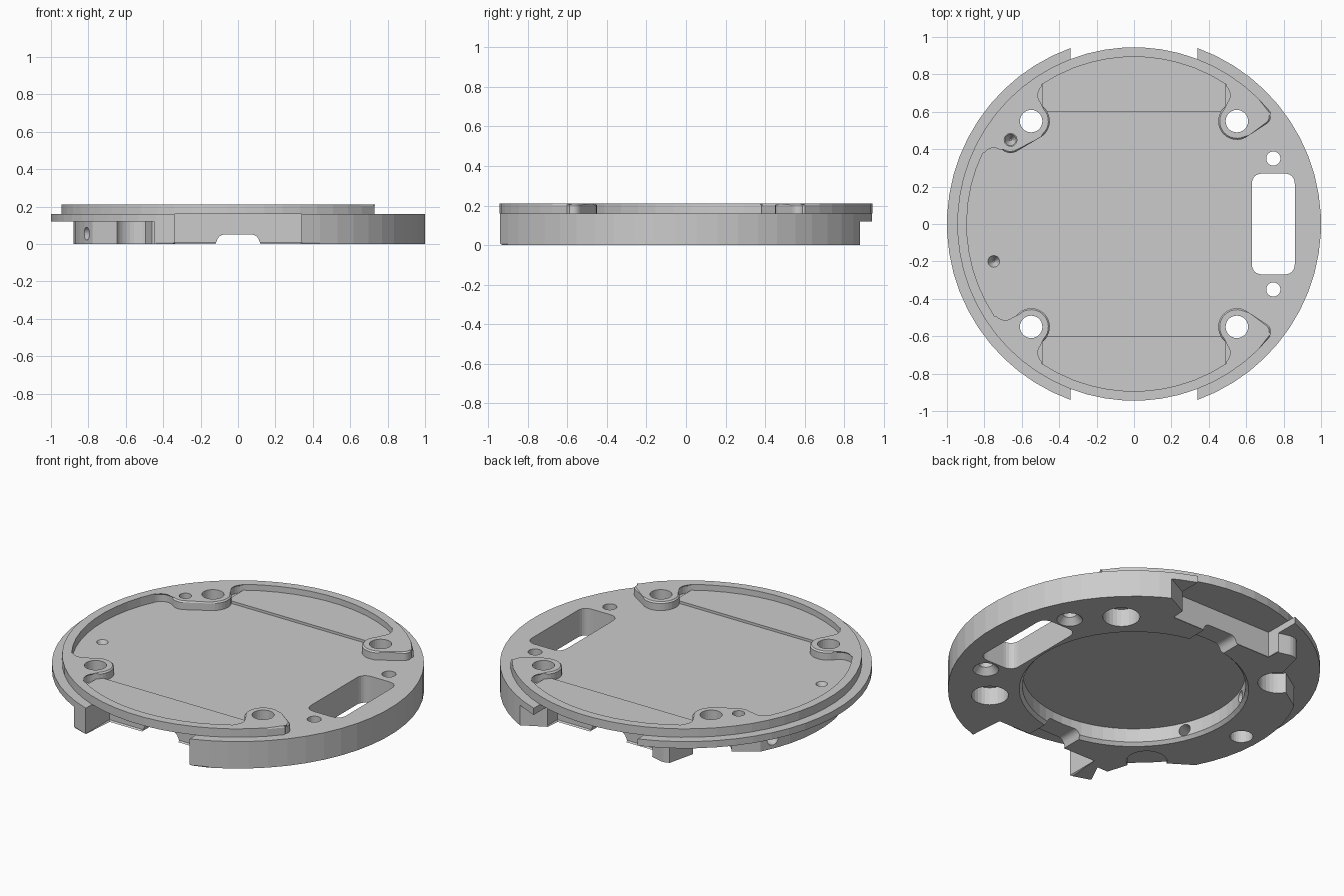
import bpy, bmesh
from math import sin, cos, radians
from mathutils import Vector, Matrix

cube = bpy.data.objects.get("Cube")
if cube:
    bpy.data.objects.remove(cube, do_unlink=True)

grey = bpy.data.materials.new("machined grey")
grey.use_nodes = True
grey.diffuse_color = (0.6, 0.6, 0.6, 1)
for node in grey.node_tree.nodes:
    if node.type == 'BSDF_PRINCIPLED':
        node.inputs["Base Color"].default_value = (0.6, 0.6, 0.6, 1)


def arc(cx, cy, r, a0, a1, step=6):
    n = max(2, round(abs(a1 - a0) / step))
    angles = [radians(a0 + (a1 - a0) * i / n) for i in range(n + 1)]
    return [(cx + r * cos(a), cy + r * sin(a)) for a in angles]


def mirror(points, sx, sy):
    return [(x * sx, y * sy) for x, y in points]


def rounded(corners):
    """Polygon from (x, y, cut length) with softened corners."""
    out = []
    for i, (x, y, d) in enumerate(corners):
        p = Vector((x, y))
        a = Vector(corners[i - 1][:2])
        b = Vector(corners[(i + 1) % len(corners)][:2])
        a = p + (a - p).normalized() * d
        b = p + (b - p).normalized() * d
        for k in range(7):
            t = k / 6
            out.append(tuple(a * (1 - t) ** 2 + p * 2 * t * (1 - t) + b * t * t))
    return out


def finish(name, bm):
    bmesh.ops.recalc_face_normals(bm, faces=bm.faces)
    mesh = bpy.data.meshes.new(name)
    bm.to_mesh(mesh)
    bm.free()
    mesh.materials.append(grey)
    ob = bpy.data.objects.new(name, mesh)
    bpy.context.collection.objects.link(ob)
    return ob


def prism(name, outline, z0, z1, bevel_z=None):
    """Closed extrusion of an outline, with the edges at bevel_z chamfered."""
    bm = bmesh.new()
    low = [bm.verts.new((x, y, z0)) for x, y in outline]
    high = [bm.verts.new((x, y, z1)) for x, y in outline]
    bm.faces.new(low[::-1])
    bm.faces.new(high)
    for i in range(len(low)):
        bm.faces.new((low[i - 1], low[i], high[i], high[i - 1]))
    if bevel_z is not None:
        edges = [e for e in bm.edges if all(abs(v.co.z - bevel_z) < 1e-5 for v in e.verts)]
        bmesh.ops.bevel(bm, geom=edges, offset=0.008, segments=1, affect='EDGES')
    return finish(name, bm)


def cone(x, y, z0, z1, r0, r1, segments=28):
    bm = bmesh.new()
    bmesh.ops.create_cone(bm, cap_ends=True, segments=segments, radius1=r0, radius2=r1,
                          depth=z1 - z0, matrix=Matrix.Translation((x, y, (z0 + z1) / 2)))
    return finish("cutter", bm)


def extent(mesh):
    return [f(v.co[i] for v in mesh.vertices) for i in range(3) for f in (min, max)]


def cut(tool, *targets):
    """Subtract the tool; a sound cut leaves the overall size of the part alone."""
    tool.hide_render = True
    for target in targets:
        before = target.data.copy()
        for solver in ('EXACT', 'MANIFOLD', 'FLOAT'):
            mod = target.modifiers.new("cut", 'BOOLEAN')
            mod.operation, mod.solver, mod.object = 'DIFFERENCE', solver, tool
            bpy.context.view_layer.update()
            result = bpy.data.meshes.new_from_object(
                target.evaluated_get(bpy.context.evaluated_depsgraph_get()))
            target.modifiers.remove(mod)
            if result.vertices and all(abs(a - b) < 0.02 for a, b in
                                       zip(extent(before), extent(result))):
                target.data = result
                break
    bpy.data.objects.remove(tool, do_unlink=True)


S, H, W = 0.55, 0.34, 0.72      # screw offset, notch half width, notch wall

# Body disc with notches front and back
disc = (arc(0, 0, 1, -70.1, 70.1) + [(H, W), (-H, W)]
        + arc(0, 0, 1, 109.9, 250.1) + [(-H, -W), (H, -W)])
body = prism("body", disc, 0, 0.16, bevel_z=0)

# Relief under the flange: slimmer right half with scallops round the screws
scallop = arc(-S, S, 0.11, 62, -152, 12)
relief = ([(-0.3, 0.79)] + arc(-0.42, 0.74, 0.08, 70, 120, 12) + scallop
          + arc(0, 0, 0.88, 152, 208) + mirror(scallop, 1, -1)[::-1]
          + [(-0.46, -0.77), (-0.39, -0.77), (-0.45, -0.893), (-0.51, -1.02)]
          + arc(0, 0, 1.15, 243, 106))
cut(prism("cutter", relief, -0.1, 0.12), body)
corner = [(0.3, 0.79), (0.36, 0.82), (0.59, 0.94), (0.59, 1.1), (0.3, 1.1)]
cut(prism("cutter", corner, -0.1, 0.12), body)

# Raised rim flowing around the screw bosses
R = 0.894
fillet = (0.452, 0.689)
boss_right = (arc(0.69, 0.57, 0.04, 30, -50, 15) + arc(S, S, 0.1, -50, -235, 12)
              + arc(*fillet, 0.07, -55, 56.7, 12)[1:])
boss_low = (arc(-fillet[0], -fillet[1], 0.07, 236.7, 125, 12)
            + arc(-S, -S, 0.1, -55, 145, 12)[1:]
            + arc(-fillet[1], -fillet[0], 0.07, -35, -146.7, 12)[1:])
boss_high = (arc(-0.75, 0.35, 0.065, 155, 48, 12) + arc(-0.66, 0.45, 0.07, -132, -65, 12)[1:]
             + arc(-S, S, 0.1, -60, 55, 12)
             + arc(-fillet[0], fillet[1], 0.07, 235, 123.3, 12)[1:])
rim_outline = (arc(0, 0, 0.945, 39.5, 320.5) + mirror(boss_right, 1, -1)
               + arc(0, 0, R, -56.7, -123.3)[1:-1] + boss_low
               + arc(0, 0, R, 213.3, 155)[1:-1] + boss_high
               + arc(0, 0, R, 123.3, 56.7)[1:-1] + boss_right[::-1])
rim = prism("rim", rim_outline, 0.16, 0.21, bevel_z=0.21)

# Thin raised floor crescents over the notches
crescent = [(0.49, 0.6)] + arc(0, 0, 0.91, 57.5, 122.5) + [(-0.49, 0.6)]
for side, sy in (("back", 1), ("front", -1)):
    prism(side + "_floor_pad", mirror(crescent, 1, sy), 0.16, 0.175)

# Round underside recess with a chamfered mouth and a cross groove
cut(cone(0, 0, -0.1, 0.1, 0.6, 0.6, 60), body)
cut(cone(0, 0, -0.01, 0.035, 0.626, 0.585, 60), body)
groove = rounded([(-0.16, -0.1, 0.02), (0.16, -0.1, 0.02),
                  (0.1, 0.05, 0.03), (-0.1, 0.05, 0.03)])
tool = prism("cutter", groove, -0.8, 0.8)
tool.data.transform(Matrix.Rotation(radians(90), 4, 'X'))
cut(tool, body)

# Side pocket and slot
cut(prism("cutter", rounded([(0.612, -0.46, 0.1), (0.80, -0.46, 0.1), (0.89, -0.22, 0.13),
                             (0.89, 0.22, 0.13), (0.80, 0.46, 0.1), (0.612, 0.46, 0.1)]),
          0.08, 0.3), body)
cut(prism("cutter", rounded([(0.63, -0.27, 0.06), (0.86, -0.27, 0.06),
                             (0.86, 0.27, 0.06), (0.63, 0.27, 0.06)]), -0.1, 0.3), body)

# Screw holes, counterbores and countersinks
for sy in (1, -1):
    for sx in (1, -1):
        cut(cone(sx * S, sy * S, -0.1, 0.3, 0.06, 0.06), body, rim)
    cut(cone(S, sy * S, -0.1, 0.105, 0.1, 0.1), body)
    cut(cone(0.745, sy * 0.35, -0.1, 0.3, 0.038, 0.038), body)
    cut(cone(0.745, sy * 0.35, -0.005, 0.045, 0.074, 0.03), body)
    # Radial set screw holes
    tool = cone(0, 0, 0.5, 0.95, 0.034, 0.034, 20)
    tool.data.transform(Matrix.Translation((0, 0, 0.055))
                        @ Matrix.Rotation(radians(180 + sy * 23), 4, 'Z')
                        @ Matrix.Rotation(radians(90), 4, 'Y'))
    cut(tool, body)

# Blind pin holes
cut(cone(-0.66, 0.45, 0.15, 0.3, 0.034, 0.034, 20), rim)
cut(cone(-0.66, 0.45, 0.11, 0.17, 0.005, 0.036, 20), body)
cut(cone(-0.75, -0.2, 0.11, 0.165, 0.005, 0.034, 20), body)
cut(cone(-0.77, -0.02, -0.1, 0.07, 0.062, 0.062), body)
